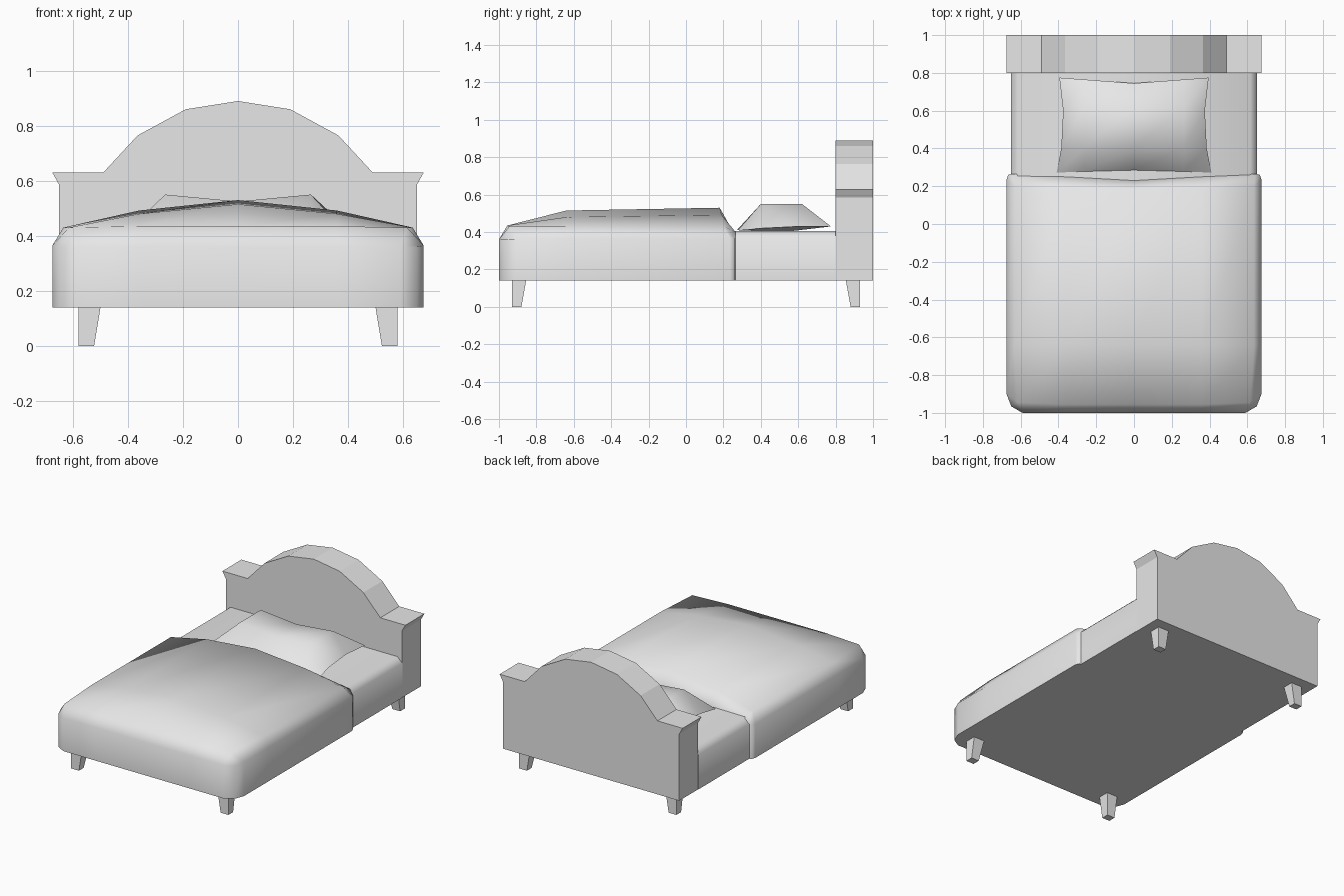
import bpy
import bmesh
import math

cube = bpy.data.objects.get("Cube")
if cube:
    bpy.data.objects.remove(cube, do_unlink=True)

grey = bpy.data.materials.new("soft grey")
grey.use_nodes = True
grey.diffuse_color = (0.8, 0.8, 0.8, 1)
grey.node_tree.nodes["Principled BSDF"].inputs["Base Color"].default_value = (0.8, 0.8, 0.8, 1)

BASE = 0.14  # underside of the bed


def finish(name, bm, smooth_angle=None):
    """Turn a bmesh into a named object, with optional smooth shading."""
    bmesh.ops.recalc_face_normals(bm, faces=bm.faces[:])
    mesh = bpy.data.meshes.new(name)
    bm.to_mesh(mesh)
    bm.free()
    mesh.materials.append(grey)
    obj = bpy.data.objects.new(name, mesh)
    bpy.context.collection.objects.link(obj)
    if smooth_angle:
        bpy.ops.object.select_all(action='DESELECT')
        obj.select_set(True)
        bpy.context.view_layer.objects.active = obj
        bpy.ops.object.shade_smooth_by_angle(angle=math.radians(smooth_angle))
    return obj


def extrude_profile(name, half, y0, y1, smooth_angle=None):
    """Mirror a right-hand (x, z) profile and extrude it from y0 to y1."""
    outline = half + [(-x, z) for x, z in reversed(half) if x > 0]
    bm = bmesh.new()
    face = bm.faces.new([bm.verts.new((x, y0, z)) for x, z in outline])
    made = bmesh.ops.extrude_face_region(bm, geom=[face])["geom"]
    bmesh.ops.translate(bm, vec=(0, y1 - y0, 0),
                        verts=[g for g in made if isinstance(g, bmesh.types.BMVert)])
    return finish(name, bm, smooth_angle)


def cloth_grid(rows):
    """Skin rows of points that run from x = 0 outwards, mirrored in x."""
    bm = bmesh.new()
    grid = []
    for row in rows:
        full = [(-x, y, z) for x, y, z in reversed(row[1:])] + row
        grid.append([bm.verts.new(p) for p in full])
    for a, b in zip(grid, grid[1:]):
        for i in range(len(a) - 1):
            bm.faces.new((a[i], a[i + 1], b[i + 1], b[i]))
    return bm


# Arched headboard with flared shoulders
extrude_profile("headboard", [
    (0.65, BASE), (0.65, 0.585), (0.675, 0.63), (0.49, 0.63),
    (0.365, 0.765), (0.19, 0.86), (0, 0.89)], 0.8, 1.0)

# Mattress with softened top edges
extrude_profile("mattress", [(0.652, BASE), (0.652, 0.37), (0.615, 0.405)],
                0.15, 0.8, 65)

# Draped duvet: domed top grid, then sides pulled down to the base
bm = cloth_grid([
    [(0, -1, 0.36), (0.36, -1, 0.36), (0.59, -1, 0.36), (0.65, -0.965, 0.36)],
    [(0, -0.955, 0.435), (0.36, -0.955, 0.435), (0.615, -0.945, 0.43), (0.675, -0.9, 0.365)],
    [(0, -0.64, 0.515), (0.36, -0.64, 0.48), (0.635, -0.64, 0.43), (0.675, -0.64, 0.365)],
    [(0, 0.18, 0.53), (0.36, 0.19, 0.492), (0.635, 0.2, 0.43), (0.675, 0.235, 0.365)],
    [(0, 0.23, 0.405), (0.36, 0.25, 0.405), (0.64, 0.265, 0.40), (0.665, 0.262, 0.365)],
])
rim = [e for e in bm.edges if e.is_boundary]
made = bmesh.ops.extrude_edge_only(bm, edges=rim)["geom"]
for v in made:
    if isinstance(v, bmesh.types.BMVert):
        v.co.z = BASE
bmesh.ops.holes_fill(bm, edges=[e for e in bm.edges if e.is_boundary])
finish("duvet", bm, 65)

# Plump pillow with pulled-out corners
bm = cloth_grid([
    [(0, 0.285, 0.41), (0.265, 0.278, 0.41), (0.41, 0.272, 0.41)],
    [(0, 0.4, 0.525), (0.265, 0.4, 0.55), (0.385, 0.4, 0.42)],
    [(0, 0.62, 0.525), (0.265, 0.62, 0.55), (0.375, 0.6, 0.43)],
    [(0, 0.745, 0.43), (0.265, 0.765, 0.43), (0.395, 0.775, 0.43)],
])
under = bmesh.ops.holes_fill(bm, edges=[e for e in bm.edges if e.is_boundary])["faces"]
centre = bmesh.ops.poke(bm, faces=under)["verts"]
for v in centre:
    v.co.z = 0.4
finish("pillow", bm, 75)

# Tapered feet, straight on their outer faces
for end, sy in (("front", -1), ("back", 1)):
    for side, sx in (("left", 1), ("right", -1)):
        bm = bmesh.new()
        rings = []
        for z, x_in, y_in in ((0, 0.523, 0.88), (BASE, 0.50, 0.855)):
            corners = ((x_in, y_in), (0.58, y_in), (0.58, 0.93), (x_in, 0.93))
            rings.append([bm.verts.new((sx * x, sy * y, z)) for x, y in corners])
        low, high = rings
        bm.faces.new(low)
        bm.faces.new(high)
        for i in range(4):
            j = (i + 1) % 4
            bm.faces.new((low[i], low[j], high[j], high[i]))
        finish(f"{end}_{side}_leg", bm)
